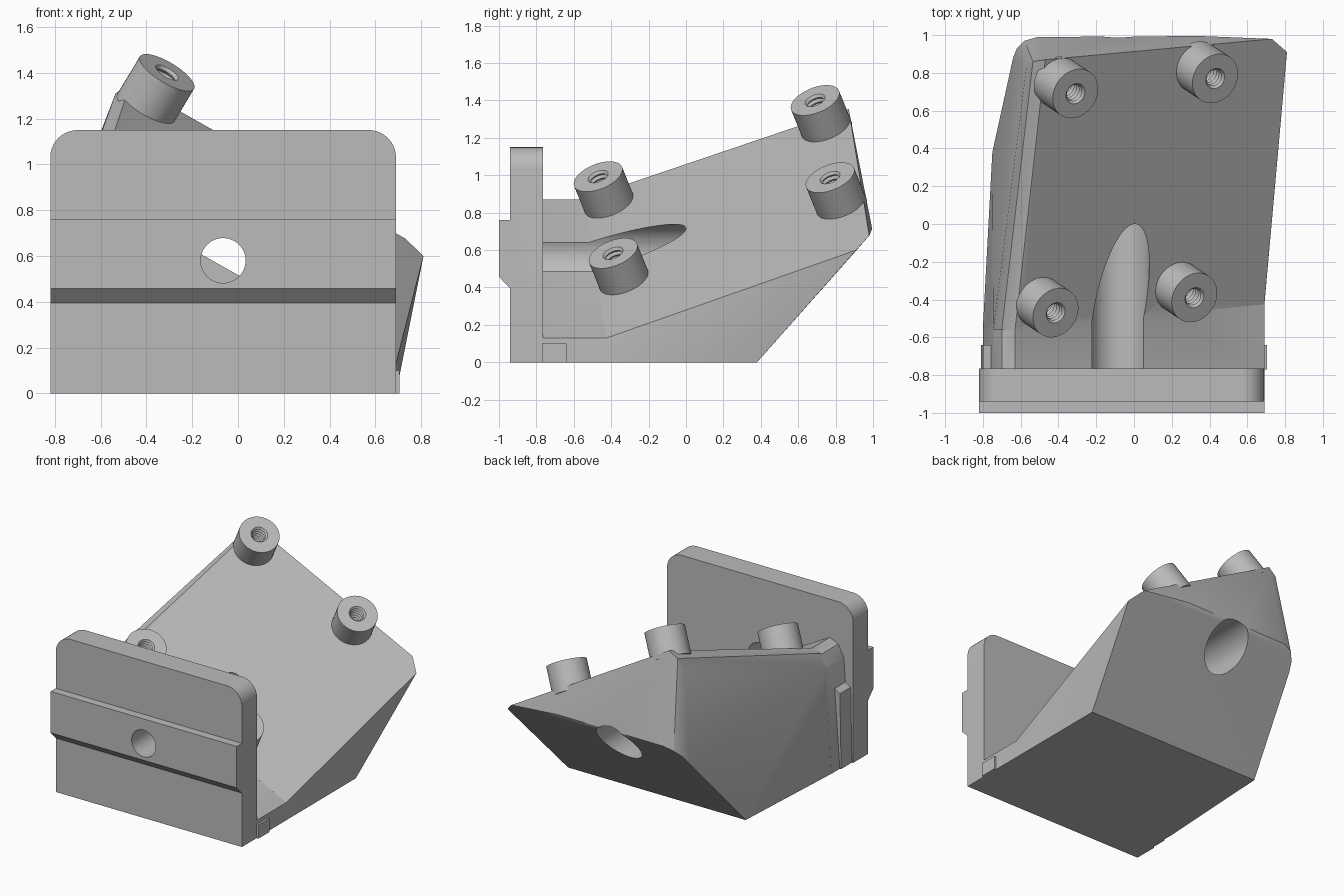
import bpy, bmesh, math
from mathutils import Vector

if "Cube" in bpy.data.objects:
    bpy.data.objects.remove(bpy.data.objects["Cube"])

grey = bpy.data.materials.new("light grey")
grey.use_nodes = True
grey.diffuse_color = (0.5, 0.5, 0.5, 1)
grey.node_tree.nodes["Principled BSDF"].inputs["Base Color"].default_value = (0.5, 0.5, 0.5, 1)

# Sloping mounting face: z = 0.718 - 0.602 x + 0.406 y
NORMAL = Vector((0.602, -0.406, 1)).normalized()


def slope(x, y):
    return Vector((x, y, 0.718 - 0.602 * x + 0.406 * y))


def finish(name, bm):
    bmesh.ops.recalc_face_normals(bm, faces=bm.faces)
    mesh = bpy.data.meshes.new(name)
    bm.to_mesh(mesh)
    bm.free()
    mesh.materials.append(grey)
    obj = bpy.data.objects.new(name, mesh)
    bpy.context.collection.objects.link(obj)
    return obj


def hull(name, points):
    bm = bmesh.new()
    verts = [bm.verts.new(p) for p in points]
    res = bmesh.ops.convex_hull(bm, input=verts)
    junk = {g for g in res["geom_interior"] + res["geom_unused"] if isinstance(g, bmesh.types.BMVert)}
    bmesh.ops.delete(bm, geom=list(junk), context="VERTS")
    bmesh.ops.dissolve_limit(bm, angle_limit=math.radians(1), verts=bm.verts, edges=bm.edges)
    return finish(name, bm)


def prism(name, outline, along):
    # Extrude a closed outline by a vector
    bm = bmesh.new()
    face = bm.faces.new([bm.verts.new(p) for p in outline])
    ext = bmesh.ops.extrude_face_region(bm, geom=[face])["geom"]
    bmesh.ops.translate(bm, vec=along, verts=[v for v in ext if isinstance(v, bmesh.types.BMVert)])
    return finish(name, bm)


def lathe(name, profile, base, axis, steps=48):
    # Revolve (radius, height) pairs around an axis
    bm = bmesh.new()
    rot = Vector(axis).to_track_quat("Z", "Y")
    rings = []
    for r, h in profile:
        rings.append([bm.verts.new(Vector(base) + rot @ Vector(
            (r * math.cos(math.tau * i / steps), r * math.sin(math.tau * i / steps), h)))
            for i in range(steps)])
    for a, b in zip(rings, rings[1:]):
        for i in range(steps):
            j = (i + 1) % steps
            bm.faces.new((a[i], a[j], b[j], b[i]))
    bm.faces.new(rings[0])
    bm.faces.new(rings[-1])
    return finish(name, bm)


def combine(obj, tool, operation):
    mod = obj.modifiers.new(operation, "BOOLEAN")
    mod.object, mod.operation, mod.solver = tool, operation, "EXACT"
    bpy.context.view_layer.objects.active = obj
    bpy.ops.object.modifier_apply(modifier=mod.name)
    bpy.data.objects.remove(tool)


def smooth(obj, angle=25):
    bpy.ops.object.select_all(action="DESELECT")
    obj.select_set(True)
    bpy.context.view_layer.objects.active = obj
    bpy.ops.object.shade_smooth_by_angle(angle=math.radians(angle))


# Upright plate with rounded top corners
L, R, TOP, RAD = -0.82, 0.69, 1.15, 0.12
outline = [(L, -0.94, 0), (R, -0.94, 0)]
for cx, start in ((R - RAD, 0), (L + RAD, 90)):
    for k in range(11):
        t = math.radians(start + 9 * k)
        outline.append((cx + RAD * math.cos(t), -0.94, TOP - RAD + RAD * math.sin(t)))
plate = prism("upright_plate", outline, (0, 0.175, 0))

# Rail across the plate, chamfered underneath
rail = prism("front_rail", [(L, -1, 0.76), (L, -0.93, 0.76), (L, -0.93, 0.385), (L, -0.94, 0.395),
                            (L, -1, 0.457)], (R - L, 0, 0))
combine(plate, rail, "UNION")
combine(plate, lathe("hole_cutter", [(0.098, 0), (0.098, 0.5)], (-0.065, -1.2, 0.58), (0, 1, 0)), "DIFFERENCE")
smooth(plate)

# Main wedge: undercut rear, rounded tall corner
wedge = hull("wedge_body", [
    (-0.80, -0.55, 0), (-0.75, 0.38, 0), (0.69, 0.38, 0), (0.69, -0.43, 0),
    slope(0.69, -0.425), slope(0.81, 0.91), slope(0.73, 0.98),
    (0.69, -0.38, 0.01), (0.72, 0.74, 0.415),
    slope(-0.63, -0.56), (-0.70, -0.56, 0.85), (-0.745, -0.56, 0.76),
    slope(-0.47, 0.87), (-0.535, 0.86, 1.31), (-0.57, 0.83, 1.21),
    (-0.64, 0.88, 0.58), (-0.62, 0.93, 0.64), (-0.58, 0.97, 0.685),
    (-0.51, 0.99, 0.71), (0.35, 0.995, 0.715)])

# Front block joining wedge and plate
section = [(-0.80, 0), (0.69, 0), (0.69, 0.13), (-0.63, 0.87), (-0.70, 0.84), (-0.745, 0.75)]
ends = [-0.54, -0.42, -0.42, -0.55, -0.55, -0.55]
front = hull("front_block", [(x, -0.77, z) for x, z in section]
             + [(x, y, z) for (x, z), y in zip(section, ends)])
combine(wedge, front, "UNION")
combine(wedge, lathe("bore_cutter", [(0.158, 0), (0.158, 2)], (-0.077, -0.764, 0.58), (0, 1, 0), 64), "DIFFERENCE")
smooth(wedge)

# Small ribs beside the plate
hull("right_rib", [(x, y, z) for x, z in ((-0.81, 0), (-0.70, 0), (-0.80, 0.55), (-0.72, 0.6))
                   for y in (-0.77, -0.64)])
hull("left_rib", [(x, y, z) for x in (0.62, 0.705) for y, z in
                  ((-0.77, 0), (-0.64, 0), (-0.77, 0.1), (-0.64, 0.1))])

# Four threaded bosses standing square to the slope
thread = [(0.045 if k % 2 else 0.057, 0.175 - 0.014 * k) for k in range(15)]
profile = [(0.138, -0.03), (0.138, 0.175)] + thread
for name, x, y in (("rear_right_boss", -0.31, 0.69), ("rear_left_boss", 0.43, 0.77),
                   ("front_right_boss", -0.415, -0.47), ("front_left_boss", 0.32, -0.39)):
    base = slope(x, y)
    base += Vector((0, 0, 0.175 / NORMAL.z)) - NORMAL * 0.175
    combine(wedge, lathe("pocket_cutter", [(0.1, -0.06), (0.1, 0.05)], base, NORMAL), "DIFFERENCE")
    smooth(lathe(name, profile, base, NORMAL), 40)
smooth(wedge)
